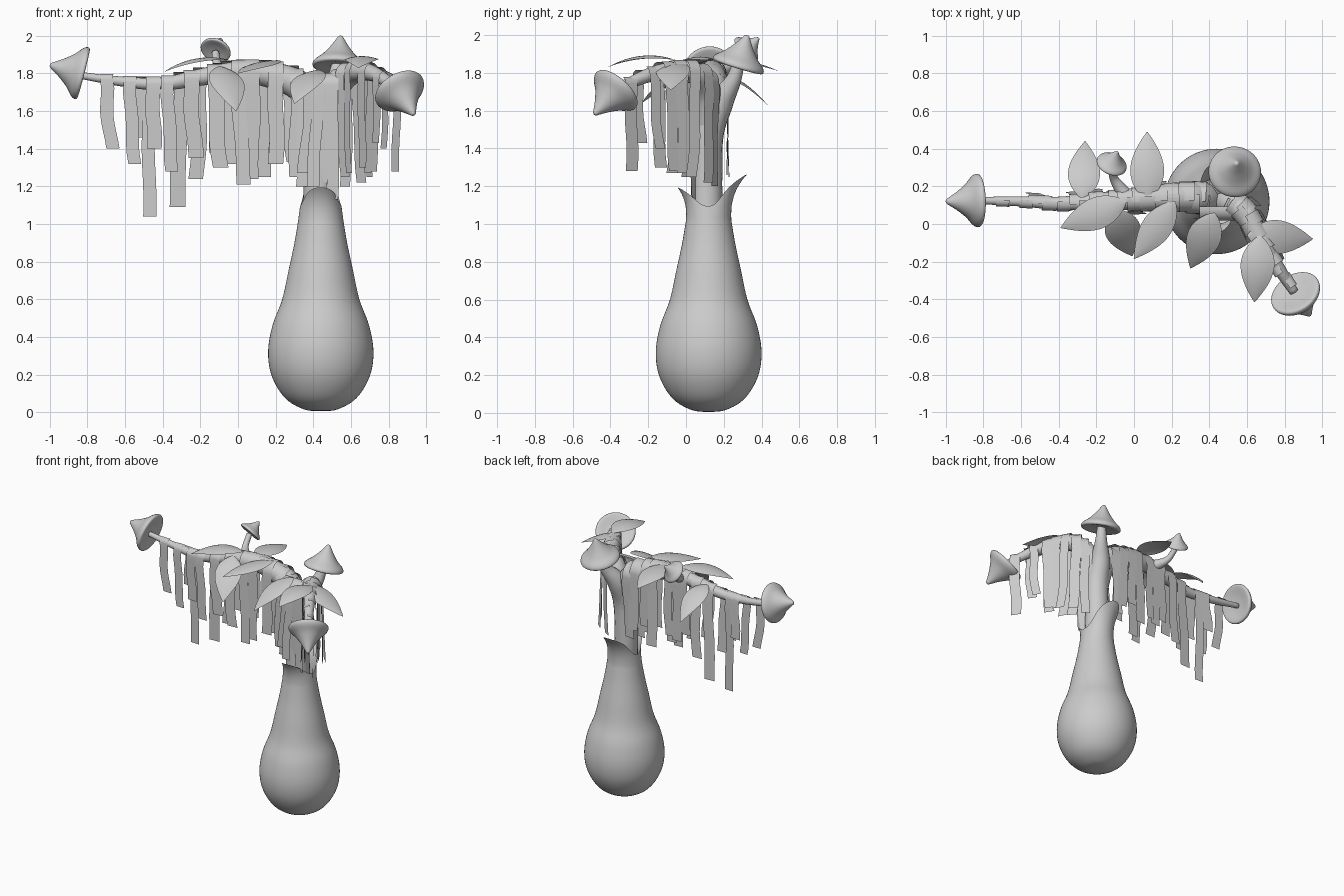
import bpy, math, random
from mathutils import Vector as V

if "Cube" in bpy.data.objects:
    bpy.data.objects.remove(bpy.data.objects["Cube"])
random.seed(4)

def make(name, verts, faces, smooth=True):
    me = bpy.data.meshes.new(name)
    me.from_pydata([tuple(v) for v in verts], [], faces)
    me.update()
    for p in me.polygons:
        p.use_smooth = smooth
    ob = bpy.data.objects.new(name, me)
    bpy.context.collection.objects.link(ob)
    return ob

def grid_faces(rows, cols, wrap=False):
    return [(i*cols+j, i*cols+(j+1) % cols, (i+1)*cols+(j+1) % cols, (i+1)*cols+j)
            for i in range(rows-1) for j in range(cols if wrap else cols-1)]

def smooth_path(pts, n=8):
    """Catmull-Rom through tuples of any length."""
    out = []
    for i in range(len(pts)-1):
        a, b, c, d = (pts[max(0, min(len(pts)-1, i+k))] for k in (-1, 0, 1, 2))
        for s in range(n):
            t = s/n
            out.append(tuple(.5*(2*q+(r-p)*t+(2*p-5*q+4*r-u)*t*t+(3*q-p-3*r+u)*t**3)
                             for p, q, r, u in zip(a, b, c, d)))
    return out+[tuple(pts[-1])]

def tube(name, pts, sides=20):
    """Tapered tube through (x, y, z, radius) points."""
    path = smooth_path(pts)
    verts, u = [], V((0.3, 1, 0.2))
    for i, p in enumerate(path):
        t = (V(path[min(i+1, len(path)-1)][:3])-V(path[max(i-1, 0)][:3])).normalized()
        u = (u-t*u.dot(t)).normalized()
        w = t.cross(u)
        verts += [V(p[:3])+p[3]*(u*math.cos(a)+w*math.sin(a))
                  for a in (2*math.pi*k/sides for k in range(sides))]
    n = len(path)
    faces = grid_faces(n, sides, True)
    faces += [tuple(range(sides))[::-1], tuple(range((n-1)*sides, n*sides))]
    make(name, verts, faces)
    return path

# bulbous base with a split, two-pointed collar
CX, CY, N = .44, .12, 64
prof = smooth_path([(0, .005), (.09, .015), (.19, .075), (.26, .19), (.28, .32), (.257, .46),
                    (.205, .6), (.17, .76), (.14, .9), (.12, 1.02)], 5)
verts = [(CX+r*math.cos(2*math.pi*k/N), CY+r*math.sin(2*math.pi*k/N), z)
         for r, z in prof for k in range(N)]
for i in range(1, 11):
    t = i/10
    for k in range(N):
        a = 2*math.pi*k/N
        s = math.sin(a)
        tip, flare = (.17, .095) if s > 0 else (.1, .055)
        s = abs(s)
        r = .12-.01*t+flare*t**2.5*s**5
        verts.append((CX+r*math.cos(a), CY+r*math.sin(a), 1.02+t*(.075+tip*s**2.2)))
make("base_bulb", verts, grid_faces(len(prof)+10, N, True))

# trunk and limbs
tube("trunk", [(.44, .11, .95, .085), (.43, .11, 1.25, .082), (.44, .12, 1.48, .08), (.46, .18, 1.64, .07),
               (.51, .25, 1.76, .042), (.53, .28, 1.86, .03)])
left = tube("left_limb", [(.44, .12, 1.4, .07), (.41, .13, 1.6, .08), (.33, .14, 1.73, .08), (.18, .14, 1.79, .07),
                          (0, .13, 1.81, .055), (-.2, .12, 1.78, .045), (-.4, .11, 1.745, .035),
                          (-.6, .12, 1.755, .027), (-.84, .125, 1.79, .018)])
right = tube("right_limb", [(.44, .12, 1.5, .07), (.5, .12, 1.69, .07), (.59, .06, 1.79, .06), (.66, -.06, 1.81, .05),
                            (.74, -.19, 1.79, .038), (.85, -.36, 1.72, .025)])
tube("small_stem", [(-.03, .13, 1.8, .045), (-.08, .2, 1.82, .032), (-.11, .25, 1.85, .022), (-.12, .31, 1.91, .02)])

# pointed mushroom caps: rim centre, tip, radius
CAP = smooth_path([(0, .06), (.4, .04), (.8, -.02), (.95, -.02), (1, .05), (.92, .17), (.65, .36),
                   (.38, .62), (.18, .86), (.08, .98), (0, 1)], 4)
def cap(name, c, tip, R):
    c, axis = V(c), V(tip)-V(c)
    q = axis.to_track_quat('Z', 'Y')
    n, h = 40, axis.length
    vs = [c+q @ V((R*r*math.cos(2*math.pi*k/n), R*r*math.sin(2*math.pi*k/n), h*z))
          for r, z in CAP for k in range(n)]
    make(name, vs, grid_faces(len(CAP), n, True))

cap("left_cap", (-.825, .125, 1.8), (-1, .12, 1.845), .142)
cap("right_cap", (.855, -.365, 1.715), (.935, -.485, 1.58), .14)
cap("top_cap", (.535, .275, 1.835), (.545, .325, 2.0), .14)
cap("small_cap", (-.12, .315, 1.92), (-.09, .385, 1.985), .083)

# leaves: base, tip, width, arch height
def leaf(name, base, tip, w, arch):
    base, tip = V(base), V(tip)
    d = tip-base
    side = V((-d.y, d.x, 0)).normalized()
    vs = []
    for i in range(17):
        t = i/16
        hw = w/2*math.sin(math.pi*t**.85)**.9 if 0 < t < 1 else .002
        for j in range(-3, 4):
            f = j/3
            vs.append(base+d*t+side*hw*f+V((0, 0, arch*4*t*(1-t)-.18*hw*f*f)))
    make(name, vs, grid_faces(17, 7))

for i, l in enumerate([((-.27, .13, 1.8), (-.26, .44, 1.62), .17, .05),
                       ((.07, .12, 1.86), (.07, .49, 1.81), .18, .03),
                       ((-.04, .12, 1.87), (-.39, -.02, 1.81), .17, .04),
                       ((-.1, .08, 1.84), (-.01, -.17, 1.6), .19, .04),
                       ((.22, .12, 1.87), (0, -.185, 1.8), .16, .02),
                       ((.43, .06, 1.82), (.3, -.235, 1.64), .18, .04),
                       ((.6, -.06, 1.87), (.95, -.08, 1.71), .18, .03),
                       ((.67, -.06, 1.87), (.64, -.415, 1.83), .18, .04)]):
    leaf("leaf_%d" % (i+1), *l)

# hanging ribbons draped over the limbs
def ribbon(name, path, idx, bottom, side, w):
    i0 = max(1, min(len(path)-2, idx))
    x, y, z, r = path[i0]
    c = V((x, y, z))
    t = V(path[i0+1][:3])-V(path[i0-1][:3])
    t.z = 0
    t.normalize()
    s = V((t.y, -t.x, 0))*side
    r += .007
    sway, out = random.uniform(-.035, .035), random.uniform(-.015, .02)
    line = [c+s*r*math.sin(a)+V((0, 0, r*math.cos(a))) for a in (-.2, .1, .5, .9, 1.3, 1.57)]
    for k in range(1, 9):
        f = k/8
        line.append(c+s*(r+out*f)+t*(sway*f*f+.006*math.sin(7*f+x*30))+V((0, 0, (bottom-z)*f)))
    make(name, [p+t*w*h for p in line for h in (-.5, 0, .5)], grid_faces(len(line), 3))

def nearest(path, x):
    return min(range(10, len(path)), key=lambda i: abs(path[i][0]-x))

# (x, bottom height, side): side 1 is the back, -1 the front on the left limb
L = [(-.69, 1.4, -1), (-.58, 1.32, -1), (-.53, 1.46, 1), (-.47, 1.04, 1), (-.37, 1.28, -1), (-.31, 1.09, 1),
     (-.24, 1.35, -1), (-.2, 1.24, 1), (-.13, 1.3, -1), (-.06, 1.32, 1), (0, 1.21, -1), (.07, 1.24, -1),
     (.13, 1.25, 1), (.2, 1.32, -1), (-.45, 1.4, -1), (-.1, 1.38, 1), (.03, 1.35, 1), (.21, 1.38, 1),
     (.28, 1.33, 1), (.31, 1.25, -1), (.37, 1.2, -1), (.34, 1.26, 1)]
for i, (x, b, s) in enumerate(L):
    ribbon("left_ribbon_%d" % i, left, nearest(left, x), b, s, random.uniform(.065, .085))
# side 1 faces the front left, -1 the back right on the right limb
R = [(.49, 1.17, 1), (.55, 1.1, 1), (.54, 1.2, -1), (.575, 1.22, -1), (.59, 1.25, 1), (.615, 1.25, -1),
     (.63, 1.27, 1), (.655, 1.27, -1), (.69, 1.28, -1), (.7, 1.3, 1), (.735, 1.4, -1), (.77, 1.43, 1),
     (.82, 1.28, -1)]
for i, (x, b, s) in enumerate(R):
    ribbon("right_ribbon_%d" % i, right, nearest(right, x), b, s, random.uniform(.06, .075))
# ribbons in front of the trunk
trunk_front = [(.34+.04*k, .08, 1.74, .055) for k in range(6)]
for k in (1, 2, 3, 4):
    ribbon("trunk_ribbon_%d" % k, trunk_front, k, (1.27, 1.2, 1.22, 1.13)[k-1], 1, .065)
